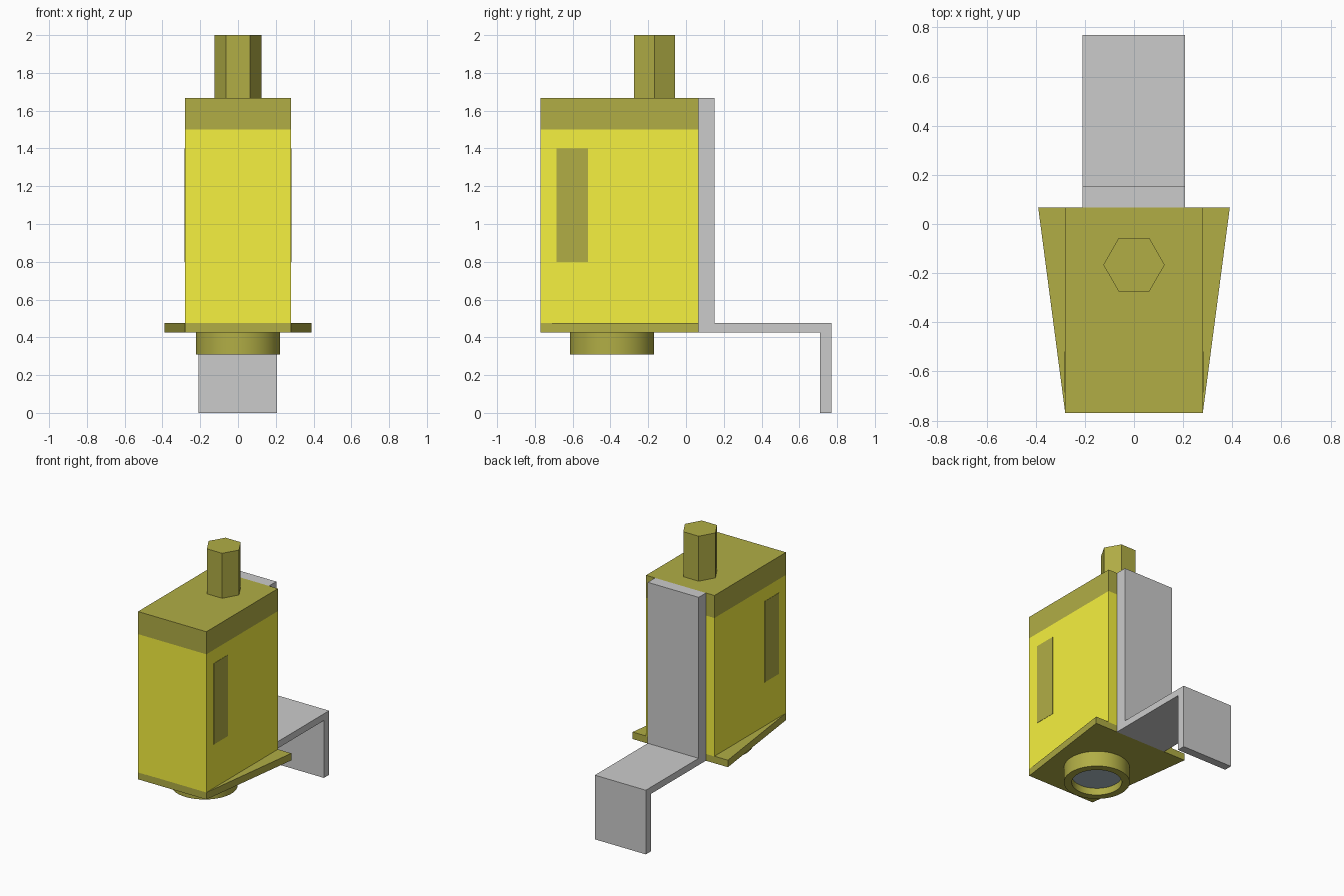
import bpy, bmesh, math
from mathutils import Matrix

if "Cube" in bpy.data.objects:
    bpy.data.objects.remove(bpy.data.objects["Cube"])


def material(name, rgb):
    m = bpy.data.materials.new(name)
    m.diffuse_color = (*rgb, 1)
    m.use_nodes = True
    m.node_tree.nodes["Principled BSDF"].inputs["Base Color"].default_value = m.diffuse_color
    return m


YELLOW = material("yellow", (0.92, 0.88, 0.05))
OLIVE = material("dark_olive", (0.44, 0.42, 0.06))
GLASS = material("glass", (0.42, 0.52, 0.56))


def finish(name, bm, mat=None):
    bmesh.ops.recalc_face_normals(bm, faces=bm.faces)
    mesh = bpy.data.meshes.new(name)
    bm.to_mesh(mesh)
    bm.free()
    obj = bpy.data.objects.new(name, mesh)
    bpy.context.collection.objects.link(obj)
    if mat:
        mesh.materials.append(mat)
    return obj


def prism(name, points, offset, mat=None):
    """Extrude a closed outline of 3D points along an offset vector."""
    bm = bmesh.new()
    face = bm.faces.new([bm.verts.new(p) for p in points])
    new = bmesh.ops.extrude_face_region(bm, geom=[face], use_keep_orig=True)["geom"]
    bmesh.ops.translate(bm, vec=offset,
                        verts=[g for g in new if isinstance(g, bmesh.types.BMVert)])
    return finish(name, bm, mat)


def box(name, x0, x1, y0, y1, z0, z1, mat=None):
    pts = [(x0, y0, z0), (x1, y0, z0), (x1, y1, z0), (x0, y1, z0)]
    return prism(name, pts, (0, 0, z1 - z0), mat)


def lathe(name, profile, y, mat, steps=48):
    """Spin (radius, z) points about a vertical axis through (0, y)."""
    bm = bmesh.new()
    verts = [bm.verts.new((r, y, z)) for r, z in profile]
    edges = [bm.edges.new(pair) for pair in zip(verts, verts[1:])]
    bmesh.ops.spin(bm, geom=verts + edges, cent=(0, y, 0), axis=(0, 0, 1),
                   angle=math.tau, steps=steps, use_duplicate=False)
    bmesh.ops.remove_doubles(bm, verts=bm.verts, dist=1e-4)
    obj = finish(name, bm, mat)
    bpy.context.view_layer.objects.active = obj
    obj.select_set(True)
    bpy.ops.object.shade_smooth_by_angle(angle=math.radians(30))
    obj.select_set(False)
    return obj


# Housing and its cap
box("housing", -0.28, 0.28, -0.77, 0.067, 0.475, 1.5, YELLOW)
box("housing_cap", -0.28, 0.28, -0.77, 0.067, 1.5, 1.667, OLIVE)

# Tapered base plate, wider at the back
prism("base_plate", [(-0.28, -0.77, 0.425), (0.28, -0.77, 0.425),
                     (0.39, 0.067, 0.425), (-0.39, 0.067, 0.425)], (0, 0, 0.052), OLIVE)

# Flush dark panels on both sides
for side, label in ((1, "right"), (-1, "left")):
    box(f"side_panel_{label}", side * 0.27, side * 0.282, -0.685, -0.52, 0.8, 1.4, OLIVE)

# Hexagonal connector on top
hexagon = [(0.125 * math.cos(i * math.pi / 3), -0.166 + 0.125 * math.sin(i * math.pi / 3), 1.667)
           for i in range(6)]
prism("hex_connector", hexagon, (0, 0, 0.333), OLIVE)

# Lens ring underneath with recessed glass
lathe("lens_ring", [(0.223, 0.425), (0.223, 0.31), (0.17, 0.31), (0.17, 0.425), (0.223, 0.425)],
      -0.392, OLIVE)
bm = bmesh.new()
bmesh.ops.create_cone(bm, cap_ends=True, segments=48, radius1=0.17, radius2=0.17, depth=0.06,
                      matrix=Matrix.Translation((0, -0.392, 0.392)))
finish("lens_glass", bm, GLASS)

# Bent mounting bracket: side profile extruded across x
profile = [(0.067, 0.425), (0.71, 0.425), (0.71, 0), (0.77, 0),
           (0.77, 0.475), (0.152, 0.475), (0.152, 1.667), (0.067, 1.667)]
prism("mounting_bracket", [(-0.21, y, z) for y, z in profile], (0.417, 0, 0))
